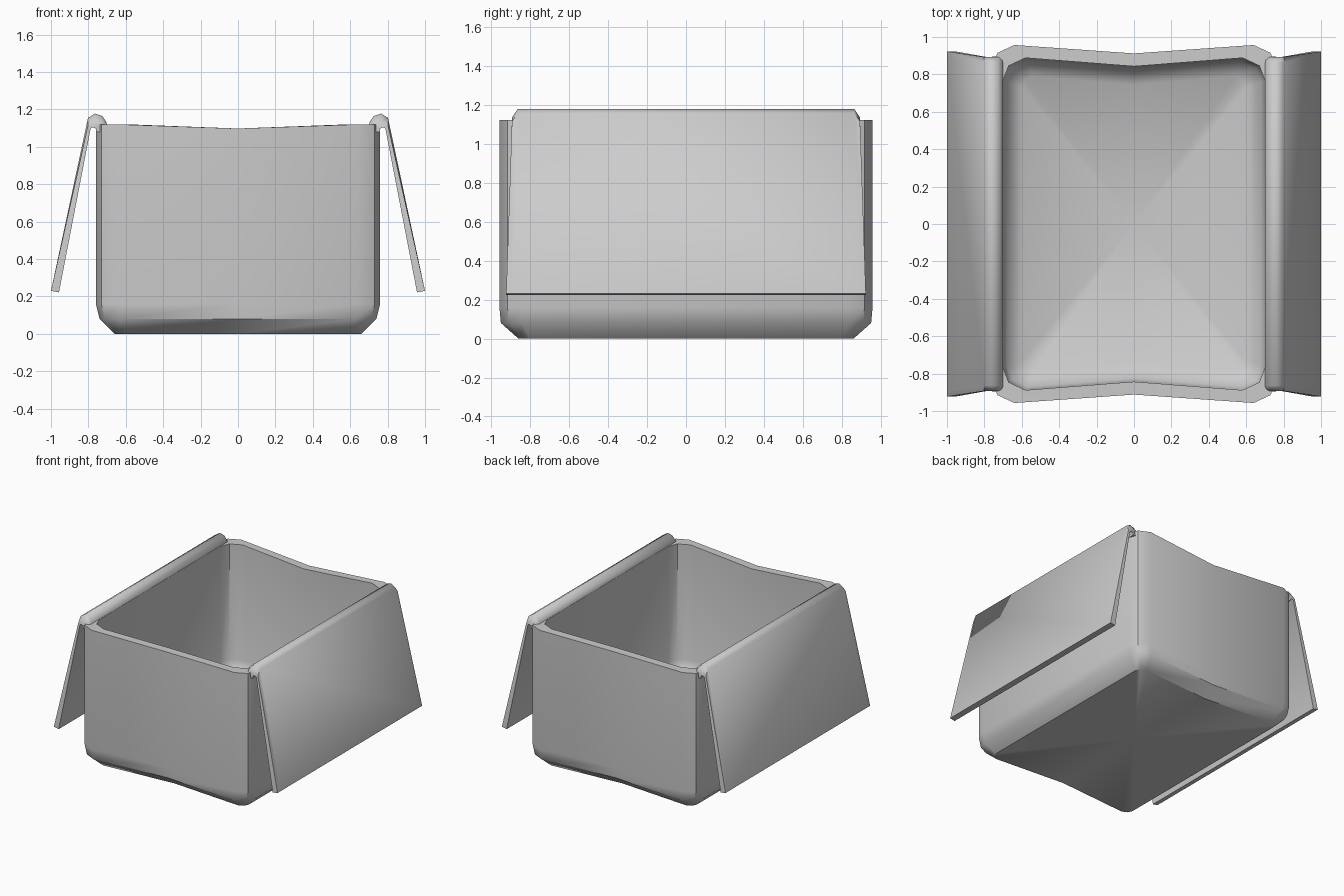
import bpy, bmesh

if "Cube" in bpy.data.objects:
    bpy.data.objects.remove(bpy.data.objects["Cube"])


def finish(bm, name, angle=0.75):
    bmesh.ops.recalc_face_normals(bm, faces=bm.faces)
    mesh = bpy.data.meshes.new(name)
    bm.to_mesh(mesh)
    bm.free()
    ob = bpy.data.objects.new(name, mesh)
    bpy.context.collection.objects.link(ob)
    bpy.ops.object.select_all(action='DESELECT')
    bpy.context.view_layer.objects.active = ob
    ob.select_set(True)
    bpy.ops.object.shade_smooth_by_angle(angle=angle)
    return ob


def ring(bm, ax, ay, z, c=0.12, pinch=0.045, dip=0.0):
    """Rounded rectangle whose front and back edges bend inwards at x = 0."""
    q = [(ax, ay - c), (ax - c * 0.25, ay - c * 0.35), (ax - c, ay)]
    pts = [(x, y, z) for x, y in q] + [(0, ay - pinch, z - dip)]
    pts += [(-x, y, z) for x, y in reversed(q)]
    pts += [(-x, -y, z) for x, y in q] + [(0, -ay + pinch, z - dip)]
    pts += [(x, -y, z) for x, y in reversed(q)]
    return [bm.verts.new(p) for p in pts]


def bridge(bm, a, b):
    n = len(a)
    for i in range(n):
        j = (i + 1) % n
        bm.faces.new((a[i], a[j], b[j], b[i]))


def fan(bm, loop, z):
    centre = bm.verts.new((0, 0, z))
    for i in range(len(loop)):
        bm.faces.new((loop[i], loop[(i + 1) % len(loop)], centre))


# Open bin: outer shell, rim, inner shell
bm = bmesh.new()
rings = [
    ring(bm, 0.66, 0.86, 0.0, 0.06),
    ring(bm, 0.74, 0.95, 0.08, 0.11),
    ring(bm, 0.76, 0.957, 0.16),
    ring(bm, 0.76, 0.957, 1.12, dip=0.022),
    ring(bm, 0.70, 0.888, 1.12, dip=0.022),
    ring(bm, 0.70, 0.888, 0.19),
    ring(bm, 0.68, 0.87, 0.12, 0.11),
    ring(bm, 0.60, 0.79, 0.06, 0.06),
]
for lower, upper in zip(rings, rings[1:]):
    bridge(bm, lower, upper)
fan(bm, rings[0], 0.02)
fan(bm, rings[-1], 0.08)
finish(bm, "bin_body")

# Side flaps: rolled over the top of each long wall and hanging outwards
PROFILE = [(0.70, 1.08), (0.702, 1.13), (0.725, 1.165), (0.765, 1.178),
           (0.802, 1.155), (1.0, 0.23), (0.957, 0.222), (0.788, 1.12),
           (0.775, 1.137), (0.76, 1.12), (0.758, 1.08)]


def section(bm, side, end, inset, drop):
    verts = []
    for x, z in PROFILE:
        y = 0.893 + 0.03 * max(0, 1.12 - z) / 0.9
        high = max(0, min(1, (z - 1.08) / 0.08))
        verts.append(bm.verts.new((side * x, end * (y - inset), z - drop * high)))
    return verts


for side, name in ((-1, "left_flap"), (1, "right_flap")):
    bm = bmesh.new()
    secs = [section(bm, side, -1, 0, 0.045), section(bm, side, -1, 0.03, 0),
            section(bm, side, 1, 0.03, 0), section(bm, side, 1, 0, 0.045)]
    for a, b in zip(secs, secs[1:]):
        bridge(bm, a, b)
    bm.faces.new(secs[0])
    bm.faces.new(secs[-1])
    finish(bm, name, 0.9)
